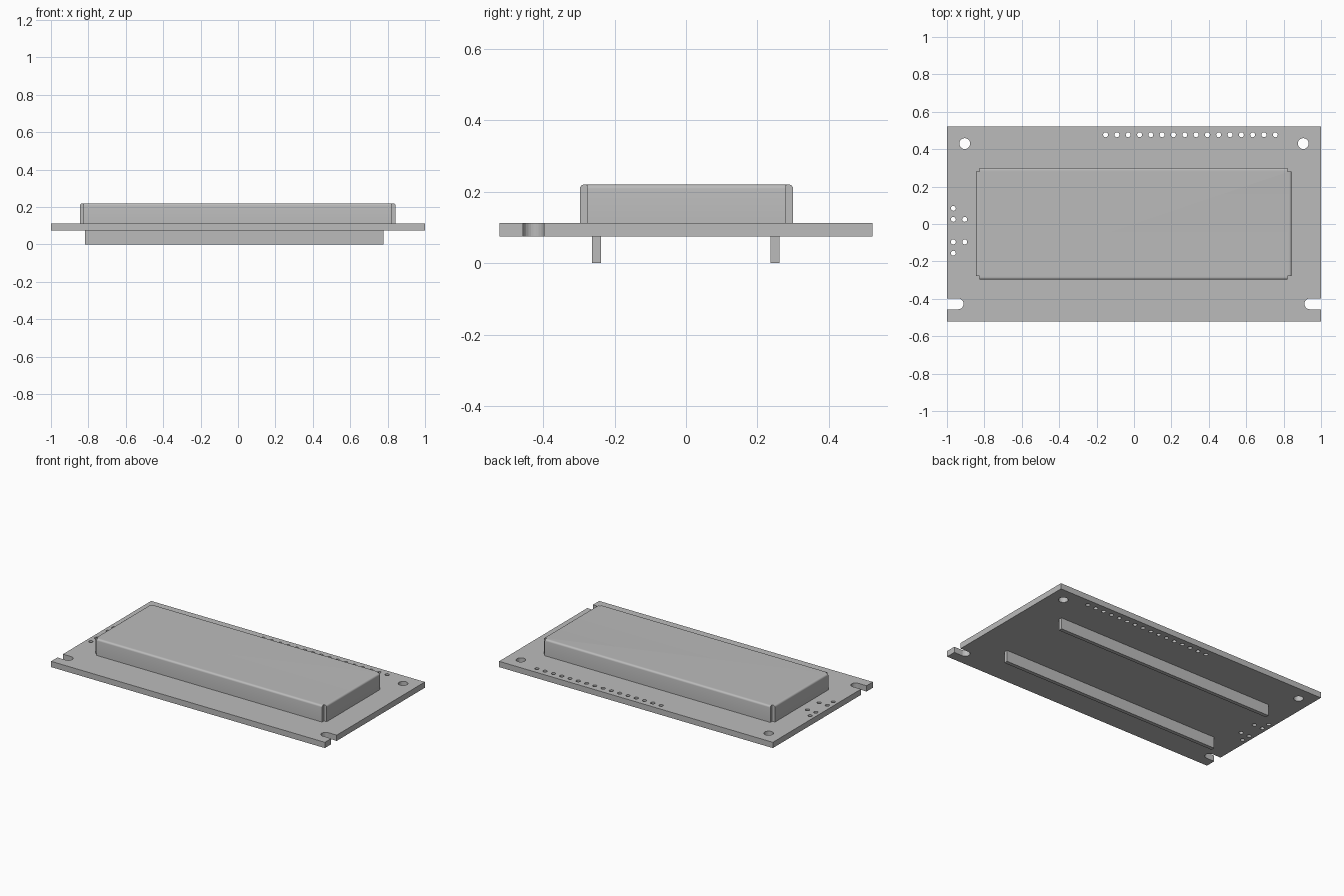
import bpy, bmesh, math

cube = bpy.data.objects.get("Cube")
if cube:
    bpy.data.objects.remove(cube, do_unlink=True)

grey = bpy.data.materials.new("mid grey")
grey.use_nodes = True
grey.diffuse_color = (0.5, 0.5, 0.5, 1)
grey.node_tree.nodes["Principled BSDF"].inputs["Base Color"].default_value = (0.5, 0.5, 0.5, 1)

BOARD_LOW, BOARD_TOP, HOUSING_TOP = 0.074, 0.112, 0.22
HALF_Y = 0.522


def add_object(name, mesh):
    mesh.materials.clear()
    mesh.materials.append(grey)
    obj = bpy.data.objects.new(name, mesh)
    bpy.context.collection.objects.link(obj)
    return obj


def arc(cx, cy, r, start, end, steps):
    angles = [math.radians(start + (end - start) * i / steps) for i in range(steps + 1)]
    return [(cx + r * math.cos(a), cy + r * math.sin(a)) for a in angles]


def circle(cx, cy, r, sides):
    return arc(cx, cy, r, 0, 360, sides)[:-1]


def plate(name, outlines, low, high):
    """Solid plate from an outer outline followed by hole outlines."""
    curve = bpy.data.curves.new(name, "CURVE")
    curve.dimensions = "2D"
    curve.fill_mode = "BOTH"
    curve.extrude = (high - low) / 2
    for points in outlines:
        spline = curve.splines.new("POLY")
        spline.points.add(len(points) - 1)
        for p, (x, y) in zip(spline.points, points):
            p.co = (x, y, 0, 1)
        spline.use_cyclic_u = True
    temp = bpy.data.objects.new(name + " outline", curve)
    bpy.context.collection.objects.link(temp)
    bpy.context.view_layer.update()
    graph = bpy.context.evaluated_depsgraph_get()
    mesh = bpy.data.meshes.new_from_object(temp.evaluated_get(graph))
    bpy.data.objects.remove(temp, do_unlink=True)
    bm = bmesh.new()
    bm.from_mesh(mesh)
    bmesh.ops.remove_doubles(bm, verts=bm.verts, dist=1e-5)
    bmesh.ops.translate(bm, verts=bm.verts, vec=(0, 0, (low + high) / 2))
    bmesh.ops.recalc_face_normals(bm, faces=bm.faces)
    for f in bm.faces:
        f.smooth = False
    bm.to_mesh(mesh)
    bm.free()
    return add_object(name, mesh)


# Circuit board: open slots at the front corners, round holes elsewhere
slot_y, slot_r, slot_x = -0.427, 0.029, 0.94
right_slot = [(1, slot_y - slot_r)] + arc(slot_x, slot_y, slot_r, 270, 90, 12) + [(1, slot_y + slot_r)]
left_slot = [(-x, y) for x, y in reversed(right_slot)]
outline = [(-1, -HALF_Y), (1, -HALF_Y)] + right_slot + [(1, HALF_Y), (-1, HALF_Y)] + left_slot

holes = [circle(s * 0.905, 0.43, 0.029, 24) for s in (-1, 1)]
holes += [circle(-0.152 + 0.0605 * i, 0.477, 0.0135, 12) for i in range(16)]
for x, y in [(-0.966, 0.084), (-0.966, 0.025), (-0.905, 0.025),
             (-0.966, -0.096), (-0.905, -0.096), (-0.966, -0.156)]:
    holes.append(circle(x, y, 0.0135, 12))
plate("circuit_board", [outline] + holes, BOARD_LOW, BOARD_TOP)

# Display housing: folded metal cover with notched corners and rounded top folds
x0, x1, y0, y1, n = -0.846, 0.842, -0.297, 0.3, 0.02
cover = [(x0 + n, y0), (x1 - n, y0), (x1 - n, y0 + n), (x1, y0 + n),
         (x1, y1 - n), (x1 - n, y1 - n), (x1 - n, y1), (x0 + n, y1),
         (x0 + n, y1 - n), (x0, y1 - n), (x0, y0 + n), (x0 + n, y0 + n)]
bm = bmesh.new()
base = bm.faces.new([bm.verts.new((x, y, BOARD_TOP)) for x, y in cover])
top = bmesh.ops.extrude_face_region(bm, geom=[base], use_keep_orig=True)
bmesh.ops.translate(bm, verts=[v for v in top["geom"] if isinstance(v, bmesh.types.BMVert)],
                    vec=(0, 0, HOUSING_TOP - BOARD_TOP))
bmesh.ops.recalc_face_normals(bm, faces=bm.faces)
folds = [e for e in bm.edges if e.calc_length() > 0.3
         and all(v.co.z > HOUSING_TOP - 0.001 for v in e.verts)]
bmesh.ops.bevel(bm, geom=folds, offset=0.012, segments=4, profile=0.5, affect="EDGES")
mesh = bpy.data.meshes.new("display_housing")
bm.to_mesh(mesh)
bm.free()
housing = add_object("display_housing", mesh)
bpy.context.view_layer.objects.active = housing
housing.select_set(True)
bpy.ops.object.shade_smooth_by_angle(angle=math.radians(30))
housing.select_set(False)

# Long rails under the board
for name, y in (("front_rail", -0.251), ("back_rail", 0.249)):
    xa, xb, h = -0.817, 0.777, 0.0125
    plate(name, [[(xa, y - h), (xb, y - h), (xb, y + h), (xa, y + h)]], 0, BOARD_LOW)
